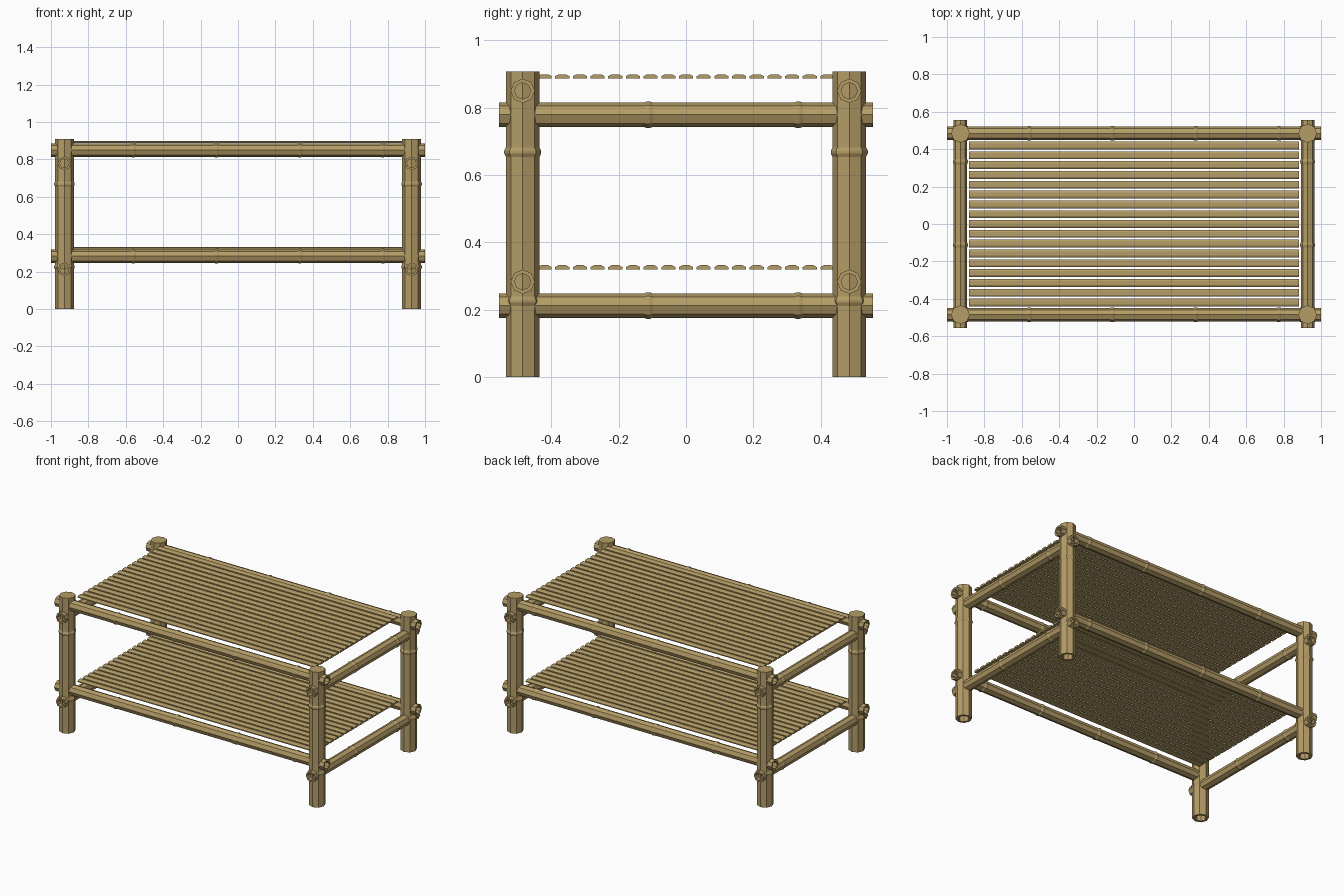
import bpy, bmesh, math
from mathutils import Matrix, Vector

if "Cube" in bpy.data.objects:
    bpy.data.objects.remove(bpy.data.objects["Cube"])

bamboo = bpy.data.materials.new("bamboo tan")
bamboo.diffuse_color = (0.46, 0.335, 0.135, 1)
bamboo.use_nodes = True
bamboo.node_tree.nodes["Principled BSDF"].inputs["Base Color"].default_value = bamboo.diffuse_color


def finish(bm, name):
    bmesh.ops.recalc_face_normals(bm, faces=bm.faces)
    me = bpy.data.meshes.new(name)
    bm.to_mesh(me)
    bm.free()
    me.materials.append(bamboo)
    ob = bpy.data.objects.new(name, me)
    bpy.context.collection.objects.link(ob)
    return ob


def pole(name, start, end, r, nodes, hollow_end=False, sides=8):
    """Octagonal bamboo pole with raised node rings and hollow ends."""
    start, end = Vector(start), Vector(end)
    axis = end - start
    length = axis.length
    prof = [(0.04, 0.68 * r), (0, 0.68 * r), (0, r)]
    for n in nodes:
        prof += [(n - 0.014, r), (n - 0.004, r * 1.1), (n + 0.004, r * 1.1), (n + 0.014, r)]
    prof.append((length, r))
    if hollow_end:
        prof += [(length, 0.68 * r), (length - 0.04, 0.68 * r)]
    bm = bmesh.new()
    rings = []
    for d, rad in prof:
        rings.append([bm.verts.new((rad * math.cos(2 * math.pi * k / sides),
                                    rad * math.sin(2 * math.pi * k / sides), d))
                      for k in range(sides)])
    for a, b in zip(rings, rings[1:]):
        for k in range(sides):
            j = (k + 1) % sides
            bm.faces.new((a[k], a[j], b[j], b[k]))
    bm.faces.new(rings[0])
    bm.faces.new(rings[-1])
    rot = axis.to_track_quat('Z', 'Y').to_matrix().to_4x4()
    bm.transform(Matrix.Translation(start) @ rot)
    return finish(bm, name)


def slat(name, y, z):
    """Split bamboo strip: flat below, domed above."""
    section = [(-0.021, 0), (0.021, 0), (0.021, 0.007), (0.011, 0.0125),
               (-0.011, 0.0125), (-0.021, 0.007)]
    bm = bmesh.new()
    a = [bm.verts.new((-0.882, y + u, z + v)) for u, v in section]
    b = [bm.verts.new((0.882, y + u, z + v)) for u, v in section]
    bm.faces.new(a)
    bm.faces.new(b)
    for k in range(6):
        j = (k + 1) % 6
        bm.faces.new((a[k], a[j], b[j], b[k]))
    return finish(bm, name)


LX, LY = 0.928, 0.485
# four legs
for sx, side in ((-1, "left"), (1, "right")):
    for sy, face in ((-1, "front"), (1, "back")):
        pole(f"{face}_{side}_leg", (sx * LX, sy * LY, 0), (sx * LX, sy * LY, 0.908),
             0.05, [0.225, 0.668])

# two tiers: long rails, short rails and slatted shelf
for level, dz in (("lower", 0), ("upper", 0.567)):
    for sy, face in ((-1, "front"), (1, "back")):
        pole(f"{level}_{face}_rail", (-1, sy * LY, 0.283 + dz), (1, sy * LY, 0.283 + dz),
             0.036, [0.44, 0.885, 1.33, 1.775], True)
    for sx, side in ((-1, "left"), (1, "right")):
        pole(f"{level}_{side}_rail", (sx * LX, -0.555, 0.212 + dz), (sx * LX, 0.555, 0.212 + dz),
             0.036, [0.443, 0.888], True)
    for i in range(17):
        slat(f"{level}_slat_{i + 1}", (i - 8) * 0.0525, 0.3195 + dz)
